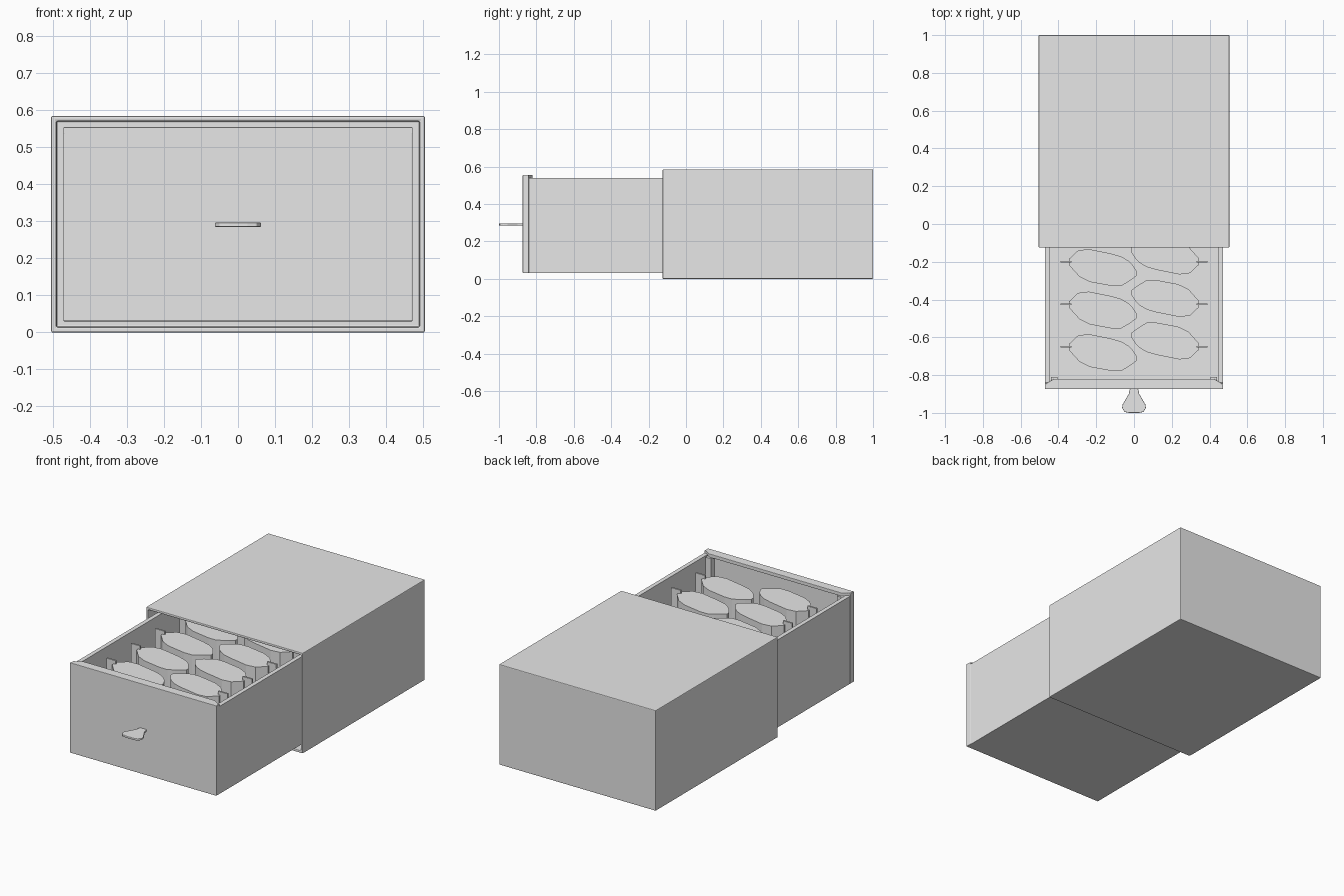
import bpy, bmesh
from mathutils import Vector

cube = bpy.data.objects.get("Cube")
if cube:
    bpy.data.objects.remove(cube, do_unlink=True)

grey = bpy.data.materials.new("plain_grey")
grey.use_nodes = True
grey.diffuse_color = (0.8, 0.8, 0.8, 1)
grey.node_tree.nodes["Principled BSDF"].inputs["Base Color"].default_value = (0.8, 0.8, 0.8, 1)


def finish(name, bm, bevel=0):
    bmesh.ops.recalc_face_normals(bm, faces=bm.faces)
    mesh = bpy.data.meshes.new(name)
    bm.to_mesh(mesh)
    bm.free()
    mesh.materials.append(grey)
    obj = bpy.data.objects.new(name, mesh)
    bpy.context.collection.objects.link(obj)
    if bevel:
        mod = obj.modifiers.new("Soft edges", 'BEVEL')
        mod.width = bevel
        mod.segments = 2
    return obj


def box(name, lo, hi, bevel=0, opening=None, wall=0.02, depth=0):
    """Box between two corners, optionally hollowed from one side."""
    lo, hi = Vector(lo), Vector(hi)
    bm = bmesh.new()
    bmesh.ops.create_cube(bm, size=1)
    for v in bm.verts:
        v.co = (lo + hi) / 2 + v.co * (hi - lo)
    if opening:
        out = Vector(opening)
        bm.normal_update()
        face = max(bm.faces, key=lambda f: f.normal.dot(out))
        bmesh.ops.inset_region(bm, faces=[face], thickness=wall)
        made = bmesh.ops.extrude_face_region(bm, geom=[face])["geom"]
        bmesh.ops.delete(bm, geom=[face], context='FACES')
        for v in made:
            if isinstance(v, bmesh.types.BMVert):
                v.co -= out * depth
    return finish(name, bm, bevel)


def prism(name, outline, bottom, top, bevel=0):
    """Upright solid with the given plan outline."""
    bm = bmesh.new()
    face = bm.faces.new([bm.verts.new((x, y, bottom)) for x, y in outline])
    made = bmesh.ops.extrude_face_region(bm, geom=[face])["geom"]
    for v in made:
        if isinstance(v, bmesh.types.BMVert):
            v.co.z = top
    return finish(name, bm, bevel)


def rounded(points):
    """Cut the corners of a closed outline once."""
    result = []
    for i, p in enumerate(points):
        a, b, c = Vector(points[i - 1]), Vector(p), Vector(points[(i + 1) % len(points)])
        result += [b.lerp(a, 0.2), b.lerp(c, 0.2)]
    return result


# Outer sleeve, open at the front
box("sleeve", (-0.505, -0.125, 0), (0.505, 1, 0.585), 0.004, (0, -1, 0), 0.02, 1.1)

# Sliding drawer, open at the top
box("drawer_tray", (-0.47, -0.865, 0.03), (0.47, 0.24, 0.54), 0, (0, 0, 1), 0.035, 0.48)
box("drawer_front", (-0.472, -0.873, 0.03), (0.472, -0.84, 0.553), 0.003)
lip = [(-0.472, -0.873), (0.472, -0.873), (0.465, -0.845), (0.425, -0.82),
       (-0.425, -0.82), (-0.465, -0.845)]
prism("drawer_lip", lip, 0.535, 0.555, 0.002)
for side, label in ((-1, "right"), (1, "left")):
    xs = sorted((side * 0.44, side * 0.405))
    box("corner_post_" + label, (xs[0], -0.845, 0.05), (xs[1], -0.81, 0.535))

# Flat flared pull tab
half = [(0.02, -0.865), (0.028, -0.9), (0.06, -0.955), (0.063, -0.975), (0.05, -0.995), (0.025, -1)]
pull = half + [(-x, y) for x, y in reversed(half)]
prism("pull_tab", pull, 0.285, 0.297, 0.003)

# Staggered insert cells, each row turned half way round for its second cell
cell = [(-0.36, 0), (-0.28, 0.075), (-0.08, 0.035), (-0.02, 0), (0.025, -0.065),
        (-0.02, -0.1), (-0.08, -0.135), (-0.27, -0.1)]
for row in range(4):
    y0 = -0.65 + 0.225 * row
    for turn, label in ((1, "right"), (-1, "left")):
        outline = rounded([(turn * x, y0 + turn * y) for x, y in cell])
        prism(f"insert_cell_{label}_{row + 1}", outline, 0.05, 0.5)
        xs = sorted((-turn * 0.39, -turn * 0.33))
        box(f"insert_fin_{label}_{row + 1}", (xs[0], y0 - 0.005, 0.05), (xs[1], y0 + 0.005, 0.52))
